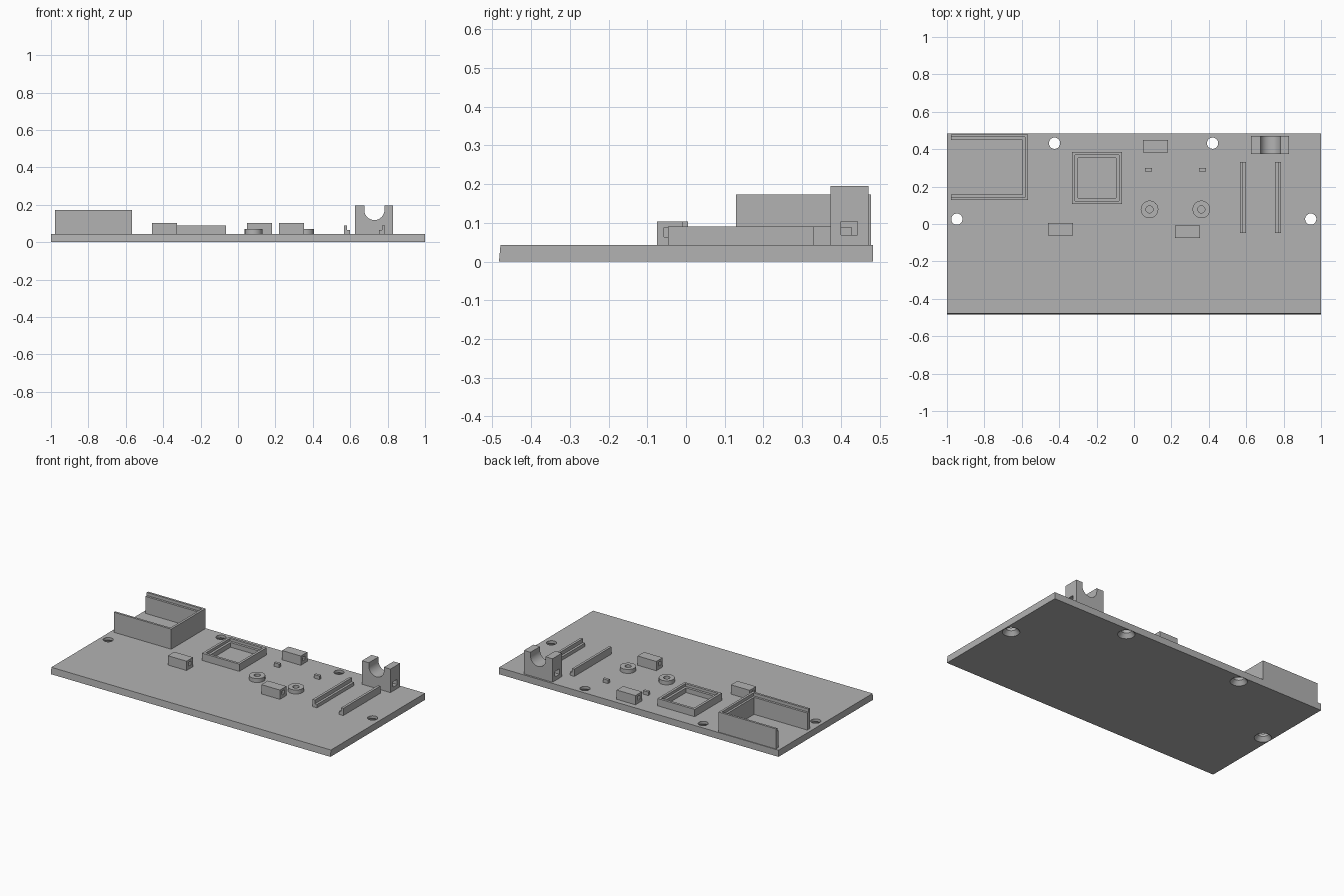
import bpy
import bmesh
from mathutils import Matrix, Vector

if "Cube" in bpy.data.objects:
    bpy.data.objects.remove(bpy.data.objects["Cube"], do_unlink=True)

TOP = 0.043   # upper surface of the base plate
SINK = 0.03   # parts are rooted slightly inside the plate
BELOW = 0.02  # cutters reach under the rooted parts

grey = bpy.data.materials.new("plain_grey")
grey.use_nodes = True
grey.diffuse_color = (0.45, 0.45, 0.45, 1)
grey.node_tree.nodes["Principled BSDF"].inputs["Base Color"].default_value = (0.45, 0.45, 0.45, 1)


def finish(name, bm):
    bmesh.ops.recalc_face_normals(bm, faces=bm.faces)
    mesh = bpy.data.meshes.new(name)
    bm.to_mesh(mesh)
    bm.free()
    mesh.materials.append(grey)
    obj = bpy.data.objects.new(name, mesh)
    bpy.context.collection.objects.link(obj)
    return obj


def box(name, x, y, z):
    bm = bmesh.new()
    bmesh.ops.create_cube(bm, size=1)
    for v in bm.verts:
        v.co = Vector([(r[0] + r[1]) / 2 + c * (r[1] - r[0]) for r, c in zip((x, y, z), v.co)])
    return finish(name, bm)


def cone(name, x, y, z, r1, r2, neck=0):
    """Upright cone or cylinder, with an optional straight neck on top."""
    bm = bmesh.new()
    mid = Matrix.Translation((x, y, (z[0] + z[1]) / 2))
    bmesh.ops.create_cone(bm, cap_ends=True, segments=40, radius1=r1, radius2=r2,
                          depth=z[1] - z[0], matrix=mid)
    if neck:
        cap = max(bm.faces, key=lambda f: f.calc_center_median().z)
        ring = bmesh.ops.extrude_face_region(bm, geom=[cap])["geom"]
        bmesh.ops.translate(bm, vec=(0, 0, neck), verts=[g for g in ring if isinstance(g, bmesh.types.BMVert)])
        bmesh.ops.delete(bm, geom=[cap], context='FACES')
    return finish(name, bm)


def prism(name, profile, y):
    """Extrude an x-z profile along y."""
    bm = bmesh.new()
    face = bm.faces.new([bm.verts.new((px, y[0], pz)) for px, pz in profile])
    ring = bmesh.ops.extrude_face_region(bm, geom=[face])["geom"]
    bmesh.ops.translate(bm, vec=(0, y[1] - y[0], 0), verts=[g for g in ring if isinstance(g, bmesh.types.BMVert)])
    return finish(name, bm)


def cut(obj, *cutters):
    for cutter in cutters:
        cutter.hide_render = True
        mod = obj.modifiers.new("cut", 'BOOLEAN')
        mod.operation = 'DIFFERENCE'
        mod.solver = 'EXACT'
        mod.object = cutter
        bpy.context.view_layer.objects.active = obj
        bpy.ops.object.modifier_apply(modifier=mod.name)
        bpy.data.objects.remove(cutter, do_unlink=True)
    return obj


def smooth(obj):
    bpy.ops.object.select_all(action='DESELECT')
    obj.select_set(True)
    bpy.context.view_layer.objects.active = obj
    bpy.ops.object.shade_smooth_by_angle(angle=0.5)


# Base plate with a slightly sloped front edge and countersunk screw holes
plate = box("base_plate", (-1, 1), (-0.483, 0.483), (0, TOP))
for v in plate.data.vertices:
    if v.co.y < 0 and v.co.z > 0.01:
        v.co.y += 0.004
for hx, hy in ((-0.425, 0.432), (0.42, 0.432), (-0.947, 0.026), (0.945, 0.026)):
    cut(plate, cone("hole_cutter", hx, hy, (-0.002, 0.026), 0.052, 0.03, neck=0.05))
smooth(plate)

# Three-sided holder, open to one side, with a lowered inner ledge
cut(box("open_holder", (-0.978, -0.568), (0.129, 0.478), (SINK, 0.173)),
    box("ledge_cutter", (-1.1, -0.583), (0.143, 0.464), (0.153, 0.3)),
    box("inside_cutter", (-1.1, -0.597), (0.157, 0.450), (BELOW, 0.3)))

# Square frame with the same kind of ledge
cut(box("square_frame", (-0.331, -0.065), (0.106, 0.384), (SINK, 0.09)),
    box("ledge_cutter", (-0.315, -0.081), (0.122, 0.368), (0.073, 0.2)),
    box("inside_cutter", (-0.299, -0.097), (0.138, 0.352), (BELOW, 0.2)))

# Cable tie blocks with a tunnel running sideways
for i, (bx, by) in enumerate(((-0.459, -0.061), (0.048, 0.382), (0.219, -0.075))):
    cut(box(f"tie_block_{i + 1}", (bx, bx + 0.134), (by, by + 0.066), (SINK, 0.103)),
        box("tunnel_cutter", (bx - 0.1, bx + 0.3), (by + 0.018, by + 0.045), (0.064, 0.088)))

# Ring standoffs, each with a small stop behind it
for i, sx in enumerate((0.083, 0.36)):
    smooth(cut(cone(f"standoff_{i + 1}", sx, 0.078, (SINK, 0.069), 0.047, 0.047),
               cone("bore_cutter", sx, 0.078, (BELOW, 0.2), 0.019, 0.019)))
    tx = sx - 0.023 if i == 0 else sx - 0.012
    box(f"small_stop_{i + 1}", (tx, tx + 0.037), (0.282, 0.300), (SINK, 0.066))

# Pair of stepped rails facing each other
for name, wall, side in (("rail_right", 0.567, 1), ("rail_left", 0.786, -1)):
    mid, end = wall + side * 0.016, wall + side * 0.031
    prism(name, ((wall, SINK), (end, SINK), (end, 0.065), (mid, 0.065), (mid, 0.09), (wall, 0.09)),
          (-0.047, 0.331))

# Round cradle with a strap tunnel under the seat
cradle = box("cradle", (0.626, 0.829), (0.373, 0.471), (SINK, 0.195))
seat = cone("seat_cutter", 0, 0, (-0.1, 0.1), 0.054, 0.054)
seat.data.transform(Matrix.Translation((0.729, 0.42, 0.172)) @ Matrix.Rotation(1.570796, 4, 'X'))
cut(cradle, seat,
    box("mouth_cutter", (0.675, 0.783), (0.3, 0.5), (0.172, 0.3)),
    box("tunnel_cutter", (0.5, 0.95), (0.4, 0.443), (0.068, 0.103)))
smooth(cradle)
